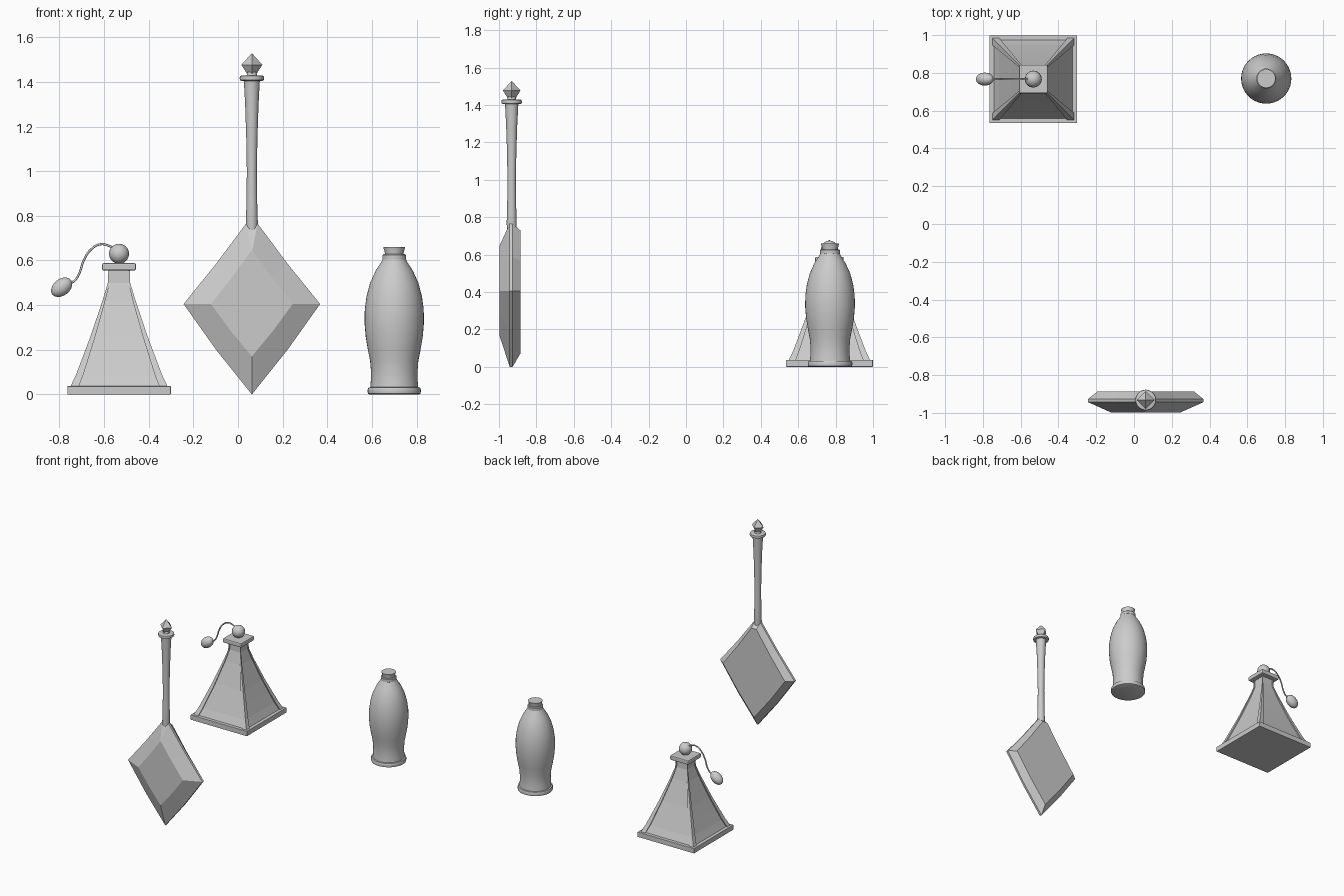
import bpy, bmesh
from math import sin, cos, pi, radians
from mathutils import Vector

if "Cube" in bpy.data.objects:
    bpy.data.objects.remove(bpy.data.objects["Cube"])


def loft(name, rings, loc=(0, 0, 0), smooth=None):
    """Skin equal-length closed rings and cap both ends."""
    bm = bmesh.new()
    vs = [[bm.verts.new(p) for p in r] for r in rings]
    n = len(vs[0])
    for a, b in zip(vs, vs[1:]):
        for i in range(n):
            j = (i + 1) % n
            bm.faces.new((a[i], a[j], b[j], b[i]))
    bm.faces.new(vs[0][::-1])
    bm.faces.new(vs[-1])
    bmesh.ops.recalc_face_normals(bm, faces=bm.faces)
    me = bpy.data.meshes.new(name)
    bm.to_mesh(me)
    bm.free()
    ob = bpy.data.objects.new(name, me)
    ob.location = loc
    bpy.context.collection.objects.link(ob)
    if smooth:
        shade(ob, smooth)
    return ob


def shade(ob, angle=35):
    bpy.ops.object.select_all(action='DESELECT')
    ob.select_set(True)
    bpy.context.view_layer.objects.active = ob
    bpy.ops.object.shade_smooth_by_angle(angle=radians(angle))


def lathe(name, profile, loc, n=32, smooth=35):
    rings = [[(r * cos(2 * pi * i / n), r * sin(2 * pi * i / n), z) for i in range(n)]
             for r, z in profile]
    return loft(name, rings, loc, smooth)


def plate(name, half, z0, z1, loc, bevel):
    """Square slab with softened edges."""
    bpy.ops.mesh.primitive_cube_add(size=1, location=(loc[0], loc[1], (z0 + z1) / 2))
    ob = bpy.context.object
    ob.name = name
    ob.scale = (2 * half, 2 * half, z1 - z0)
    bpy.ops.object.transform_apply(location=False, rotation=False, scale=True)
    mod = ob.modifiers.new("bevel", 'BEVEL')
    mod.width = bevel
    mod.segments = 2
    return ob


def ball(name, loc, scale, rot_y=0, seg=16, rings=10):
    bpy.ops.mesh.primitive_uv_sphere_add(segments=seg, ring_count=rings, radius=1, location=loc)
    ob = bpy.context.object
    ob.name = name
    ob.scale = scale
    ob.rotation_euler = (0, rot_y, 0)
    shade(ob, 45)
    return ob


# ---- Pyramid bottle with squeeze bulb ----
PX, PY = -0.533, 0.767


def panelled_square(h, z):
    """Square section with a shallow recessed panel on each side."""
    p, d = h * 0.83, min(0.009, h * 0.12)
    pts = []
    for k in range(4):
        c, s = (1, 0, -1, 0)[k], (0, 1, 0, -1)[k]
        for x, y in ((-h, -h), (-p, -h), (-p, -h + d), (p, -h + d), (p, -h)):
            pts.append((x * c - y * s, x * s + y * c, z))
    return pts


body = [(0.217, 0.036), (0.192, 0.09), (0.158, 0.18), (0.128, 0.26),
        (0.101, 0.34), (0.074, 0.42), (0.05, 0.50), (0.048, 0.556)]
loft("pyramid_bottle_body", [panelled_square(h, z) for h, z in body], (PX, PY, 0))
plate("pyramid_bottle_base", 0.232, 0, 0.037, (PX, PY), 0.002)
plate("pyramid_bottle_collar", 0.076, 0.555, 0.588, (PX, PY), 0.007)
ball("pyramid_bottle_stopper", (PX, PY, 0.63), (0.045,) * 3)

# Hose
cu = bpy.data.curves.new("bulb_hose", 'CURVE')
cu.dimensions = '3D'
cu.bevel_depth = 0.005
cu.bevel_resolution = 2
cu.resolution_u = 8
path = [(-0.55, 0.65), (-0.575, 0.664), (-0.615, 0.673), (-0.66, 0.648), (-0.692, 0.598),
        (-0.712, 0.54), (-0.735, 0.507), (-0.765, 0.495)]
sp = cu.splines.new('BEZIER')
sp.bezier_points.add(len(path) - 1)
for bp, (x, z) in zip(sp.bezier_points, path):
    bp.co = (x, PY, z)
    bp.handle_left_type = bp.handle_right_type = 'AUTO'
bpy.context.collection.objects.link(bpy.data.objects.new("bulb_hose", cu))
ball("squeeze_bulb", (-0.79, PY, 0.48), (0.053, 0.035, 0.037), radians(-38))

# ---- Diamond bottle ----
DX, DY = 0.062, -0.932


def kite(y, half, z0, z1, top):
    """Kite outline in the xz plane, widest at z = 0.405."""
    zm = 0.405
    right = [(half * 0.52, z0 + (zm - z0) * 0.49), (half, zm),
             (top + (half - top) * 0.48, zm + (z1 - zm) * 0.5), (top, z1)]
    pts = [(0, z0)] + right + [(-x, z) for x, z in reversed(right)]
    return [(x, y, z) for x, z in pts]


loft("diamond_bottle_body", [
    kite(-0.998, 0.183, 0.17, 0.645, 0.002),
    kite(-0.943, 0.306, 0.0, 0.765, 0.026),
    kite(-0.927, 0.306, 0.0, 0.765, 0.026),
    kite(-0.886, 0.255, 0.07, 0.73, 0.02)], (DX, 0, 0))
lathe("diamond_bottle_neck", [(0.02, 0.70), (0.027, 0.765), (0.024, 0.86), (0.0225, 1.0),
                              (0.025, 1.15), (0.03, 1.3), (0.036, 1.41)], (DX, DY, 0), 24)
lathe("diamond_bottle_lip", [(0.046, 1.405), (0.053, 1.408), (0.055, 1.417), (0.053, 1.426),
                             (0.046, 1.429)], (DX, DY, 0), 24)
lathe("diamond_stopper_stem", [(0.024, 1.425), (0.02, 1.445)], (DX, DY, 0), 16)
lathe("diamond_stopper", [(0.02, 1.434), (0.047, 1.477), (0.001, 1.528)],
      (DX, DY, 0), 4, smooth=None)

# ---- Round bottle ----
RX, RY = 0.7, 0.77
lathe("round_bottle_base", [(0.112, 0), (0.118, 0.003), (0.119, 0.012), (0.119, 0.022),
                            (0.116, 0.03), (0.105, 0.033)], (RX, RY, 0), 40)
lathe("round_bottle_body", [(0.108, 0.028), (0.105, 0.06), (0.104, 0.10), (0.108, 0.15),
                            (0.118, 0.20), (0.128, 0.26), (0.133, 0.32), (0.132, 0.38),
                            (0.124, 0.44), (0.108, 0.50), (0.083, 0.555), (0.06, 0.59),
                            (0.051, 0.607)], (RX, RY, 0), 40, 50)
lathe("round_bottle_lip", [(0.048, 0.601), (0.053, 0.605), (0.053, 0.624), (0.048, 0.628)],
      (RX, RY, 0), 32)
lathe("round_bottle_stopper", [(0.041, 0.62), (0.041, 0.63), (0.049, 0.66)], (RX, RY, 0), 32)
